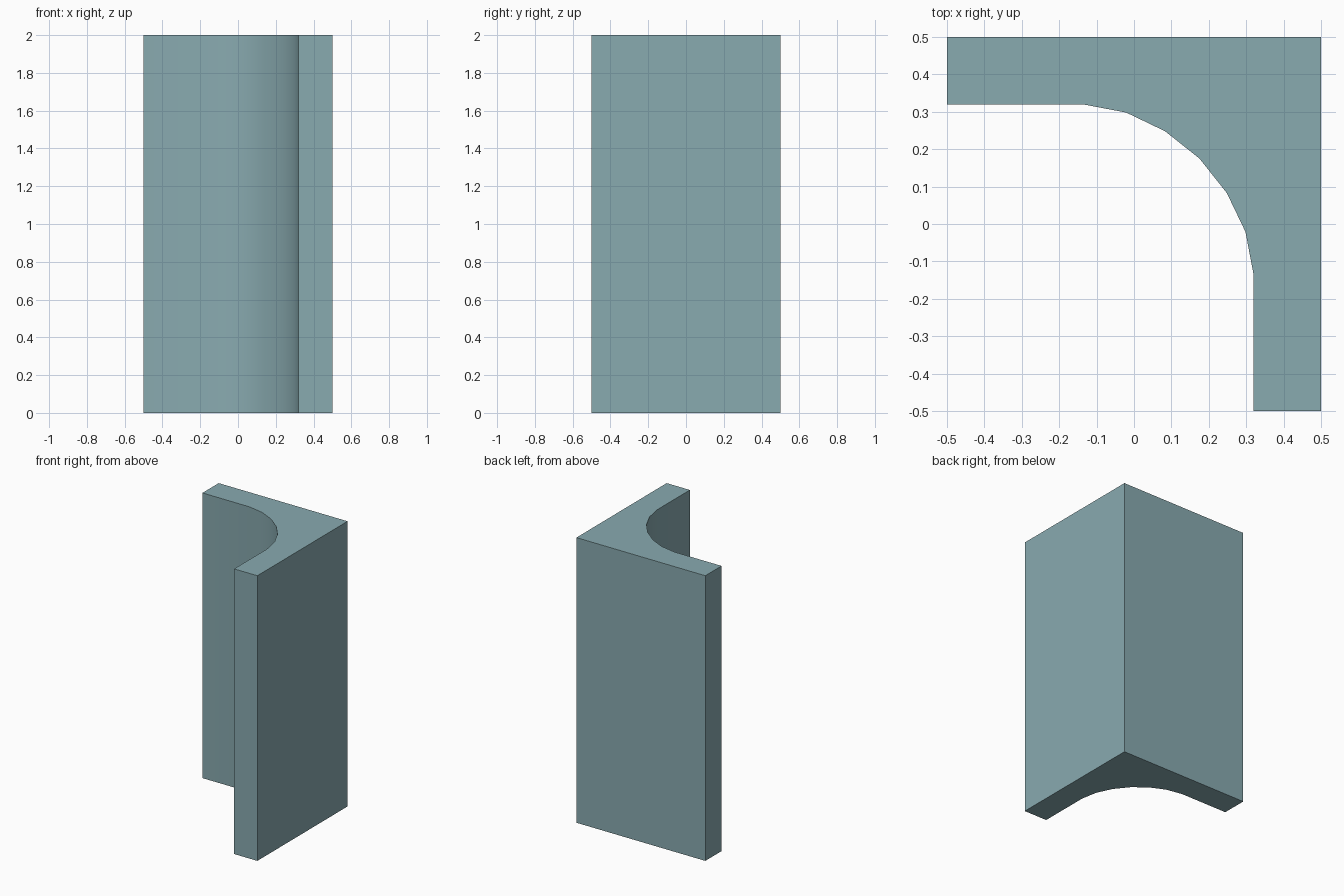
import bpy, bmesh

if "Cube" in bpy.data.objects:
    bpy.data.objects.remove(bpy.data.objects["Cube"])

# Half of the inner fillet; the other half mirrors across the diagonal x = y
half = [(-0.137, 0.32), (-0.021, 0.298), (0.083, 0.248)]
fillet = half + [(0.175, 0.175)] + [(y, x) for x, y in reversed(half)]

# L-shaped wall cross-section with a rounded inner corner
profile = [(0.5, -0.5), (0.5, 0.5), (-0.5, 0.5), (-0.5, 0.32)] + fillet + [(0.32, -0.5)]

# Extrude the cross-section upward
bm = bmesh.new()
base = bm.faces.new([bm.verts.new((x, y, 0)) for x, y in profile])
top = bmesh.ops.extrude_face_region(bm, geom=[base], use_keep_orig=True)
bmesh.ops.translate(bm, vec=(0, 0, 2),
                    verts=[g for g in top["geom"] if isinstance(g, bmesh.types.BMVert)])
bmesh.ops.recalc_face_normals(bm, faces=bm.faces)
mesh = bpy.data.meshes.new("corner_wall")
bm.to_mesh(mesh)
bm.free()

wall = bpy.data.objects.new("corner_wall", mesh)
bpy.context.collection.objects.link(wall)

# Blue-grey wall colour
paint = bpy.data.materials.new("blue_grey")
paint.diffuse_color = (0.25, 0.405, 0.435, 1)
paint.use_nodes = True
paint.node_tree.nodes["Principled BSDF"].inputs["Base Color"].default_value = paint.diffuse_color
mesh.materials.append(paint)

# Smooth fillet, sharp outer edges
bpy.context.view_layer.objects.active = wall
wall.select_set(True)
bpy.ops.object.shade_smooth_by_angle(angle=0.5236)
